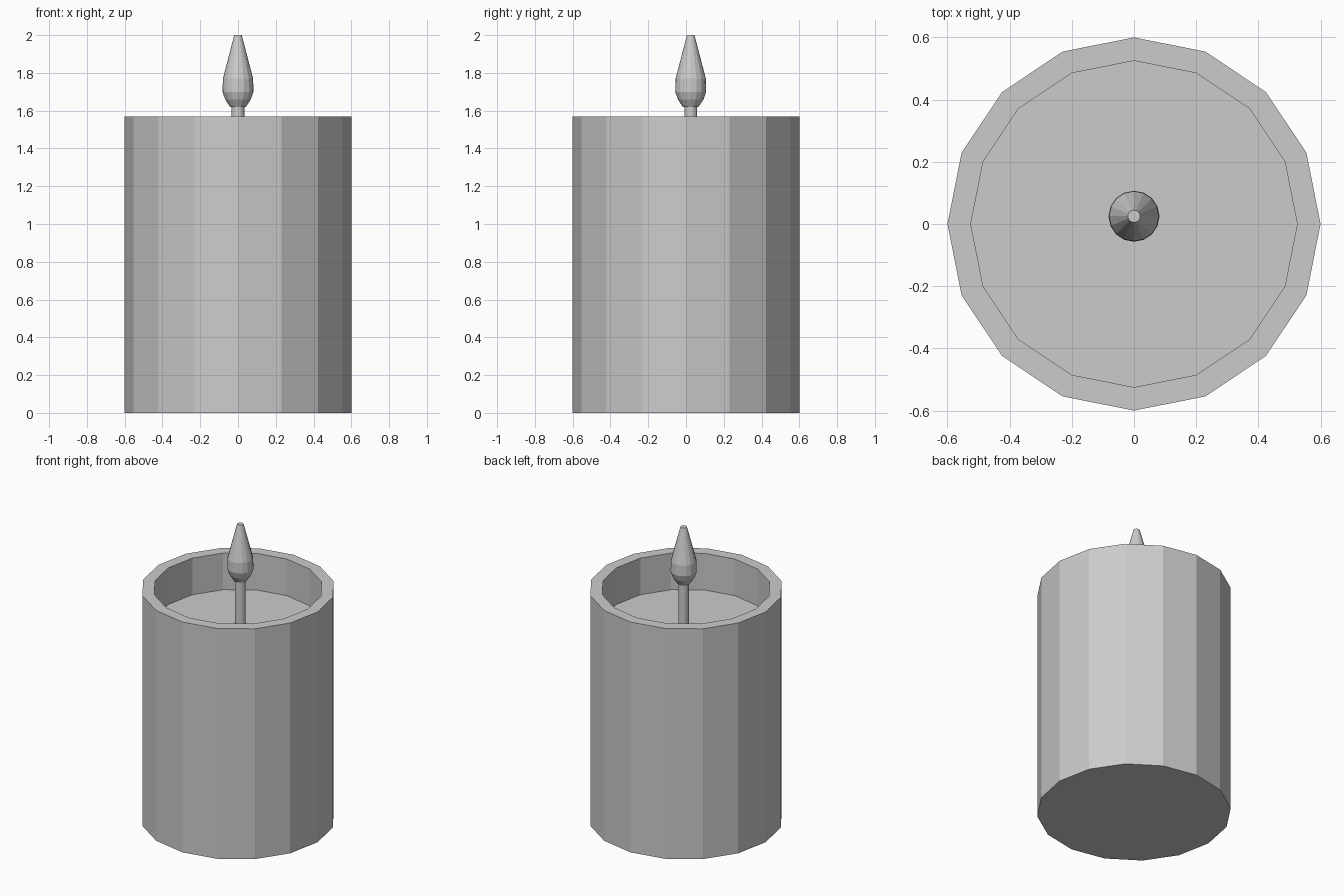
import bpy
import math

cube = bpy.data.objects.get("Cube")
if cube:
    bpy.data.objects.remove(cube, do_unlink=True)

SIDES = 16

# One plain grey for every part
grey = bpy.data.materials.new("plain grey")
grey.use_nodes = True
colour = (0.6, 0.6, 0.6, 1)
grey.diffuse_color = colour
grey.node_tree.nodes["Principled BSDF"].inputs["Base Color"].default_value = colour


def lathe(name, profile, centre=(0, 0)):
    """Turn (radius, height) points into a faceted solid with flat end caps."""
    verts, faces = [], []
    for radius, z in profile:
        for i in range(SIDES):
            a = math.tau * i / SIDES
            verts.append((radius * math.cos(a), radius * math.sin(a), z))
    for ring in range(len(profile) - 1):
        low, high = ring * SIDES, (ring + 1) * SIDES
        for i in range(SIDES):
            j = (i + 1) % SIDES
            faces.append((low + i, low + j, high + j, high + i))
    faces.append(tuple(reversed(range(SIDES))))
    faces.append(tuple(range(len(verts) - SIDES, len(verts))))
    mesh = bpy.data.meshes.new(name)
    mesh.from_pydata(verts, [], faces)
    mesh.materials.append(grey)
    obj = bpy.data.objects.new(name, mesh)
    obj.location = (*centre, 0)
    bpy.context.collection.objects.link(obj)
    return obj


# Cylinder with a raised rim around a sunken top
lathe("candle_body", [(0.6, 0), (0.6, 1.57), (0.525, 1.57), (0.525, 1.32)])

# Wick and flame sit slightly behind the centre
stem = (0, 0.025)
lathe("wick", [(0.034, 1.31), (0.034, 1.64)], stem)
lathe("flame", [(0.042, 1.62), (0.068, 1.66), (0.082, 1.70),
                (0.08, 1.77), (0.02, 2.0)], stem)
